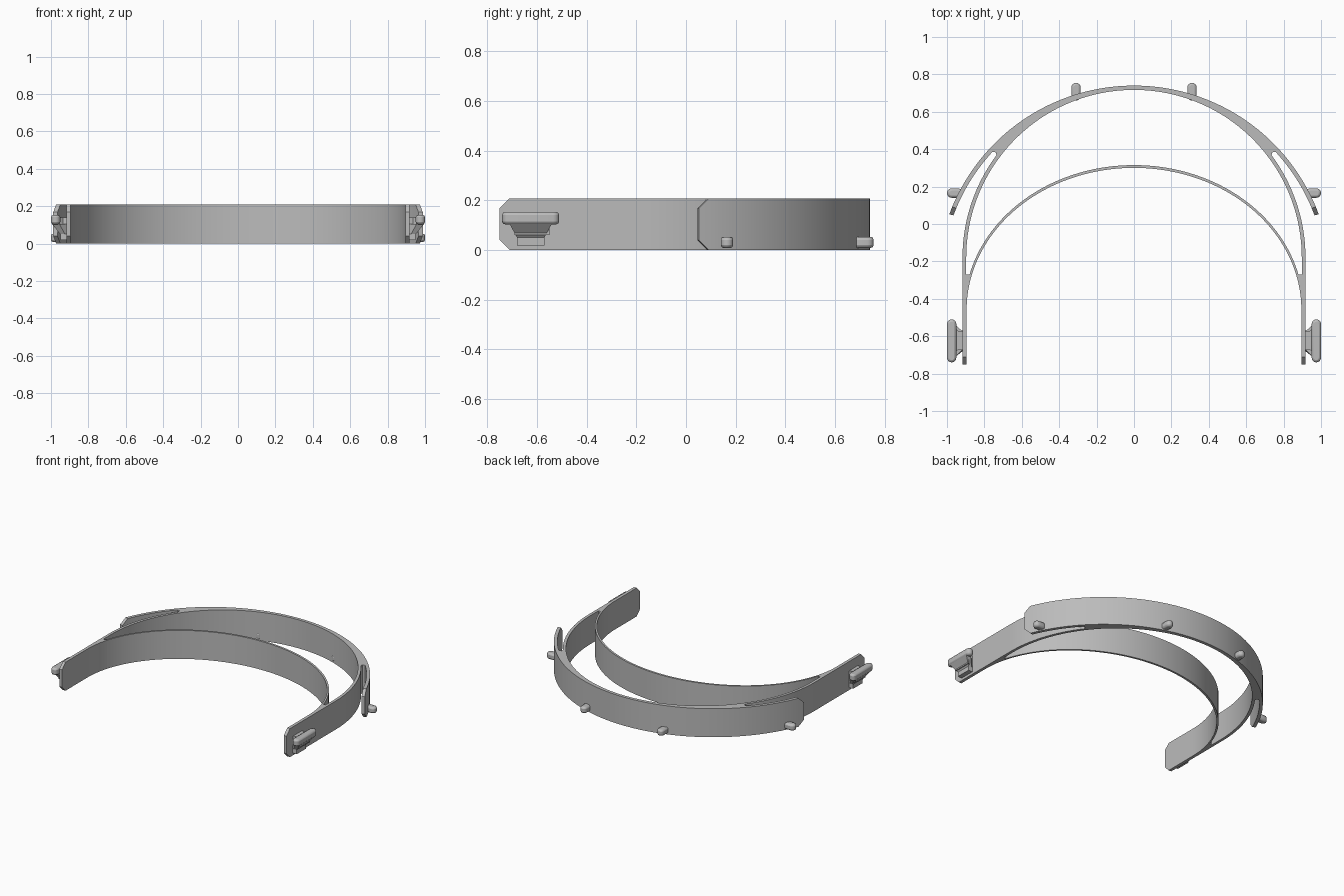
import bpy, bmesh, math
from math import sin, cos, pi, radians, sqrt

cube = bpy.data.objects.get("Cube")
if cube:
    bpy.data.objects.remove(cube, do_unlink=True)

grey = bpy.data.materials.new("plain grey plastic")
grey.use_nodes = True
colour = (0.5, 0.5, 0.5, 1)
grey.diffuse_color = colour
grey.node_tree.nodes["Principled BSDF"].inputs["Base Color"].default_value = colour

HEIGHT = 0.208
CHAMFER = 0.04
HUB = -0.18                  # centre of the main hoop
HOOP_IN, HOOP_OUT = 0.897, 0.917
ARM_HUB, ARM_IN, ARM_OUT = -0.313, 1.03, 1.053
SLOT = radians(37.8)         # where the arms split from the hoop
BROW_Y = -0.46               # centre of the forehead ellipse
JOIN_Y = -0.27               # where the forehead band meets the sides


def finish(name, bm, mirror=False, bevel=0):
    bmesh.ops.recalc_face_normals(bm, faces=bm.faces)
    mesh = bpy.data.meshes.new(name)
    bm.to_mesh(mesh)
    bm.free()
    mesh.materials.append(grey)
    obj = bpy.data.objects.new(name, mesh)
    bpy.context.collection.objects.link(obj)
    if bevel:
        mod = obj.modifiers.new("soft_edges", 'BEVEL')
        mod.width = bevel
        mod.segments = 2
        mod.limit_method = 'ANGLE'
        mod.angle_limit = radians(40)
    if mirror:
        obj.modifiers.new("mirror", 'MIRROR').use_mirror_merge = False
    bpy.ops.object.select_all(action='DESELECT')
    obj.select_set(True)
    bpy.context.view_layer.objects.active = obj
    bpy.ops.object.shade_smooth_by_angle(angle=radians(30))
    return obj


def strip(name, stations, mirror=False, cut_tip=False):
    """Upright band through (inner, outer) pairs; the last may be chamfered."""
    bm = bmesh.new()
    rings = []
    for i, (a, b) in enumerate(stations):
        c = CHAMFER if cut_tip and i == len(stations) - 1 else 0
        rings.append([bm.verts.new((*p, z)) for p, z in
                      ((a, c), (b, c), (b, HEIGHT - c), (a, HEIGHT - c))])
    for r, s in zip(rings, rings[1:]):
        for k in range(4):
            bm.faces.new((r[k], r[k - 1], s[k - 1], s[k]))
    bm.faces.new(rings[0])
    bm.faces.new(rings[-1])
    return finish(name, bm, mirror)


def prism(name, outline, z0, z1, bevel=0, foot=None):
    """Mirrored solid; an optional foot outline replaces the lower one."""
    bm = bmesh.new()
    low = [bm.verts.new((x, y, z0)) for x, y in (foot or outline)]
    top = [bm.verts.new((x, y, z1)) for x, y in outline]
    bm.faces.new(low)
    bm.faces.new(top)
    for i in range(len(top)):
        bm.faces.new((low[i - 1], low[i], top[i], top[i - 1]))
    return finish(name, bm, True, bevel)


def span(a, b, n):
    return [a + (b - a) * i / n for i in range(n + 1)]


def on_hoop(t, r):
    return (r * cos(t), HUB + r * sin(t))


def on_arm(t, r):
    # Point of the wider arc along a ray from the hoop centre
    d = HUB - ARM_HUB
    return on_hoop(t, -d * sin(t) + sqrt(r * r - (d * cos(t)) ** 2))


def brow_x(y, a, b):
    return a * sqrt(max(0, 1 - (max(y - BROW_Y, 0) / b) ** 2))


def stadium(x0, x1, y0, y1):
    r = min(x1 - x0, y1 - y0) / 2
    pts = []
    for q, (cx, cy) in enumerate(((x1 - r, y1 - r), (x0 + r, y1 - r),
                                  (x0 + r, y0 + r), (x1 - r, y0 + r))):
        for t in span(q * pi / 2, (q + 1) * pi / 2, 4):
            p = (cx + r * cos(t), cy + r * sin(t))
            if not pts or math.dist(p, pts[-1]) > 1e-5:
                pts.append(p)
    if math.dist(pts[0], pts[-1]) < 1e-5:
        pts.pop()
    return pts


# Back of the hoop, where hoop and visor arc are one piece
strip("visor_back", [(on_hoop(t, HOOP_IN), on_arm(t, ARM_OUT))
                     for t in span(SLOT, pi - SLOT, 64)])

# Free visor arms with chamfered tips
arm_angles = span(SLOT, radians(15.6), 16) + [radians(13.2)]
strip("visor_arms", [(on_arm(t, ARM_IN), on_arm(t, ARM_OUT)) for t in arm_angles],
      mirror=True, cut_tip=True)

# Hoop sides running forward from the split
sides = [(on_hoop(t, HOOP_IN), on_hoop(t, HOOP_OUT)) for t in span(SLOT, 0, 20)]
sides.append(((HOOP_IN, JOIN_Y), (HOOP_OUT, JOIN_Y)))
strip("hoop_sides", sides, mirror=True)

# Temple ends, thick at the join and thinning to a chamfered tip
temple_y = span(JOIN_Y, BROW_Y, 10) + [-0.71, -0.75]
strip("temple_ends", [((brow_x(y, 0.895, 0.76), y), (HOOP_OUT, y)) for y in temple_y],
      mirror=True, cut_tip=True)

# Forehead band
start = math.asin((JOIN_Y - BROW_Y) / 0.775)
strip("forehead_band", [((0.895 * cos(t), BROW_Y + 0.76 * sin(t)),
                         (0.907 * cos(t), BROW_Y + 0.775 * sin(t)))
                        for t in span(start, pi - start, 72)])

# Rounded ends of the slots
prism("slot_end_fillets", [on_hoop(SLOT, HOOP_OUT), on_arm(SLOT, ARM_IN),
                           on_arm(SLOT - 0.02, ARM_IN),
                           on_hoop(SLOT - 0.008, HOOP_OUT + 0.012),
                           on_hoop(SLOT - 0.02, HOOP_OUT)], 0, HEIGHT)

# Shield pegs on the outer arc
prism("back_pegs", stadium(0.285, 0.335, 0.66, 0.755), 0.008, 0.053, 0.012)
prism("side_pegs", stadium(0.915, 1.0, 0.14, 0.19), 0.008, 0.053, 0.012)

# Strap hooks: bar, flared stem and tapered support
prism("hook_bars", stadium(0.95, 1.0, -0.74, -0.51), 0.103, 0.153, 0.012)
prism("hook_stems", [(0.91, -0.675), (0.935, -0.67), (0.965, -0.69),
                     (0.965, -0.55), (0.935, -0.575), (0.91, -0.57)], 0.06, 0.14)
prism("hook_supports", [(0.915, -0.67), (0.955, -0.71), (0.995, -0.71),
                        (0.995, -0.54), (0.955, -0.54), (0.915, -0.575)],
      0.05, 0.105,
      foot=[(0.91, -0.675), (0.925, -0.68), (0.95, -0.68),
            (0.95, -0.57), (0.925, -0.57), (0.91, -0.57)])
prism("hook_feet", [(0.91, -0.68), (0.95, -0.68), (0.95, -0.57), (0.91, -0.57)],
      0.018, 0.05)
